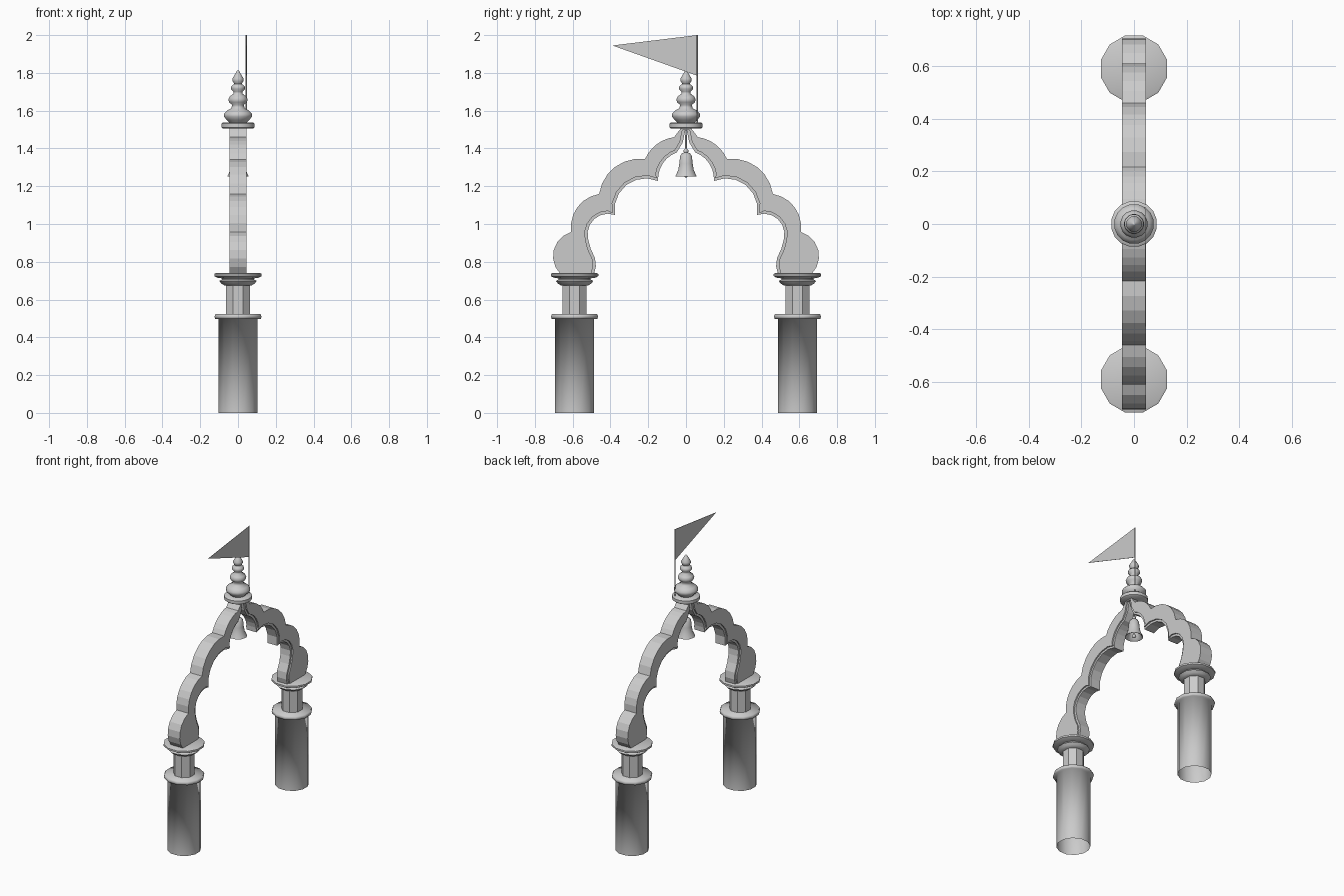
import bpy
import bmesh
from math import sin, cos, pi, atan, hypot, radians
from mathutils import Vector

if "Cube" in bpy.data.objects:
    bpy.data.objects.remove(bpy.data.objects["Cube"])

stone = bpy.data.materials.new("light_grey_stone")
stone.use_nodes = True
GREY = (0.6, 0.6, 0.6, 1)
stone.diffuse_color = GREY
stone.node_tree.nodes["Principled BSDF"].inputs["Base Color"].default_value = GREY


def finish(name, bm, smooth=None, fix_normals=True):
    """Turn a bmesh into a named object; smooth is an edge angle in degrees."""
    if fix_normals:
        bmesh.ops.recalc_face_normals(bm, faces=bm.faces)
    mesh = bpy.data.meshes.new(name)
    bm.to_mesh(mesh)
    bm.free()
    mesh.materials.append(stone)
    obj = bpy.data.objects.new(name, mesh)
    bpy.context.collection.objects.link(obj)
    if smooth:
        bpy.ops.object.select_all(action='DESELECT')
        obj.select_set(True)
        bpy.context.view_layer.objects.active = obj
        bpy.ops.object.shade_smooth_by_angle(angle=radians(smooth))
    return obj


def lathe(name, profile, sides, at=(0, 0), smooth=None):
    """Revolve (radius, height) points, flat sides facing the axes."""
    bm = bmesh.new()
    rings = []
    for r, z in profile:
        angles = [2 * pi * (i + 0.5) / sides for i in range(sides)]
        rings.append([bm.verts.new((at[0] + r * cos(a), at[1] + r * sin(a), z))
                      for a in angles])
    for low, high in zip(rings, rings[1:]):
        for i in range(sides):
            j = (i + 1) % sides
            bm.faces.new((low[i], low[j], high[j], high[i]))
    bmesh.ops.remove_doubles(bm, verts=bm.verts, dist=0.0005)
    return finish(name, bm, smooth, fix_normals=False)


def plate(name, outline, half, x=0):
    """Extrude a (y, z) outline along x."""
    bm = bmesh.new()
    face = bm.faces.new([bm.verts.new((x - half, y, z)) for y, z in outline])
    out = bmesh.ops.extrude_face_region(bm, geom=[face])
    moved = [v for v in out["geom"] if isinstance(v, bmesh.types.BMVert)]
    bmesh.ops.translate(bm, verts=moved, vec=(2 * half, 0, 0))
    return finish(name, bm)


def lobe(start, end, bulge, steps=6):
    """Points of a circular arc bulging outward, without its end point."""
    a, b = Vector(start), Vector(end)
    chord = b - a
    normal = Vector((chord.y, -chord.x)).normalized()
    half_angle = 2 * atan(bulge)
    radius = chord.length / 2 / sin(half_angle)
    centre = (a + b) / 2 - normal * radius * cos(half_angle)
    points = []
    for i in range(steps):
        t = half_angle * (2 * i / steps - 1)
        points.append(centre + radius * (normal * cos(t) + chord.normalized() * sin(t)))
    return points


def chain(cusps, bulges):
    return [p for a, b, k in zip(cusps, cusps[1:], bulges) for p in lobe(a, b, k)]


def offset(points, distance):
    """Shift a path sideways to its outer side."""
    result = []
    for i, p in enumerate(points):
        t = points[min(i + 1, len(points) - 1)] - points[max(i - 1, 0)]
        result.append(p + Vector((t.y, -t.x)).normalized() * distance)
    return result


def mirrored(outer, inner):
    """Close half an arch into a full symmetric outline."""
    def flip(path):
        return [(-y, z) for y, z in reversed(path)]
    outer, inner = [tuple(p) for p in outer], [tuple(p) for p in inner]
    return outer + flip(outer) + flip(inner)[::-1] + inner[::-1]


# Scalloped arch: full-width body and a slightly narrower inner trim
outer = chain([(.665, .735), (.608, .958), (.46, 1.159), (.217, 1.344), (.063, 1.46)],
              [.57, .41, .41, .26])
outer += [Vector(p) for p in ((.063, 1.46), (.04, 1.49), (.02, 1.515))]
inner = [Vector(p) for p in ((.487, .735), (.477, .775), (.482, .82), (.505, .87))]
inner += chain([(.518, .92), (.376, 1.048), (.148, 1.228), (.048, 1.38)], [.6, .6, .33])
inner += [Vector(p) for p in ((.048, 1.38), (.018, 1.43), (.004, 1.495))]


def full_outline(outer_half, inner_half):
    right_out = [tuple(p) for p in outer_half]
    right_in = [tuple(p) for p in inner_half]
    left_out = [(-y, z) for y, z in reversed(right_out)]
    left_in = [(-y, z) for y, z in right_in]
    return right_out + left_out + left_in + right_in[::-1]


plate("arch_body", full_outline(outer, offset(inner, 0.015)), 0.046)
plate("arch_inner_trim", full_outline(offset(outer, -0.01), inner), 0.037)

# Two pillars: open shaft with ledge, octagonal neck, moulded capital
for side, y in (("front", -.59), ("back", .59)):
    lathe(side + "_pillar_shaft",
          [(.107, 0), (.107, .5), (.125, .498), (.129, .51), (.124, .523), (0, .524)],
          12, (0, y), 180)
    lathe(side + "_pillar_neck", [(.068, .515), (.068, .69)], 8, (0, y))
    lathe(side + "_pillar_capital",
          [(0, .675), (.075, .675), (.09, .684), (.103, .698), (.088, .706), (.088, .712),
           (.115, .716), (.13, .724), (.13, .736), (.122, .74), (0, .74)],
          12, (0, y), 40)

# Finial on the crown
lathe("crown_collar",
      [(0, 1.505), (.08, 1.505), (.088, 1.511), (.088, 1.532), (.08, 1.538), (0, 1.538)],
      16, smooth=40)
lathe("finial",
      [(.045, 1.535), (.06, 1.55), (.076, 1.568), (.076, 1.583), (.06, 1.6), (.036, 1.612),
       (.032, 1.63), (.048, 1.645), (.052, 1.66), (.044, 1.676), (.024, 1.69),
       (.024, 1.7), (.038, 1.715), (.036, 1.73), (.02, 1.742), (.03, 1.757),
       (.03, 1.77), (.018, 1.79), (.006, 1.81), (0, 1.815)],
      16, smooth=60)

# Flag on its thin pole
lathe("flag_pole", [(0, 1.53), (.004, 1.53), (.004, 2), (0, 2)], 6, (.043, .06))
plate("flag", [(.06, 2), (-.39, 1.945), (.06, 1.785)], .001, x=.043)

# Hanging bell with clapper
lathe("bell",
      [(.05, 1.255), (.03, 1.29), (.026, 1.35), (0, 1.37), (0, 1.38), (.02, 1.376),
       (.032, 1.36), (.036, 1.32), (.042, 1.285), (.058, 1.252), (.05, 1.255)],
      16, smooth=50)
lathe("bell_clapper",
      [(0, 1.245), (.01, 1.25), (.012, 1.262), (.004, 1.275), (.004, 1.375)], 8, smooth=60)
lathe("bell_hanger",
      [(.006, 1.372), (.013, 1.38), (.013, 1.392), (.005, 1.4), (.004, 1.5)], 8, smooth=60)
